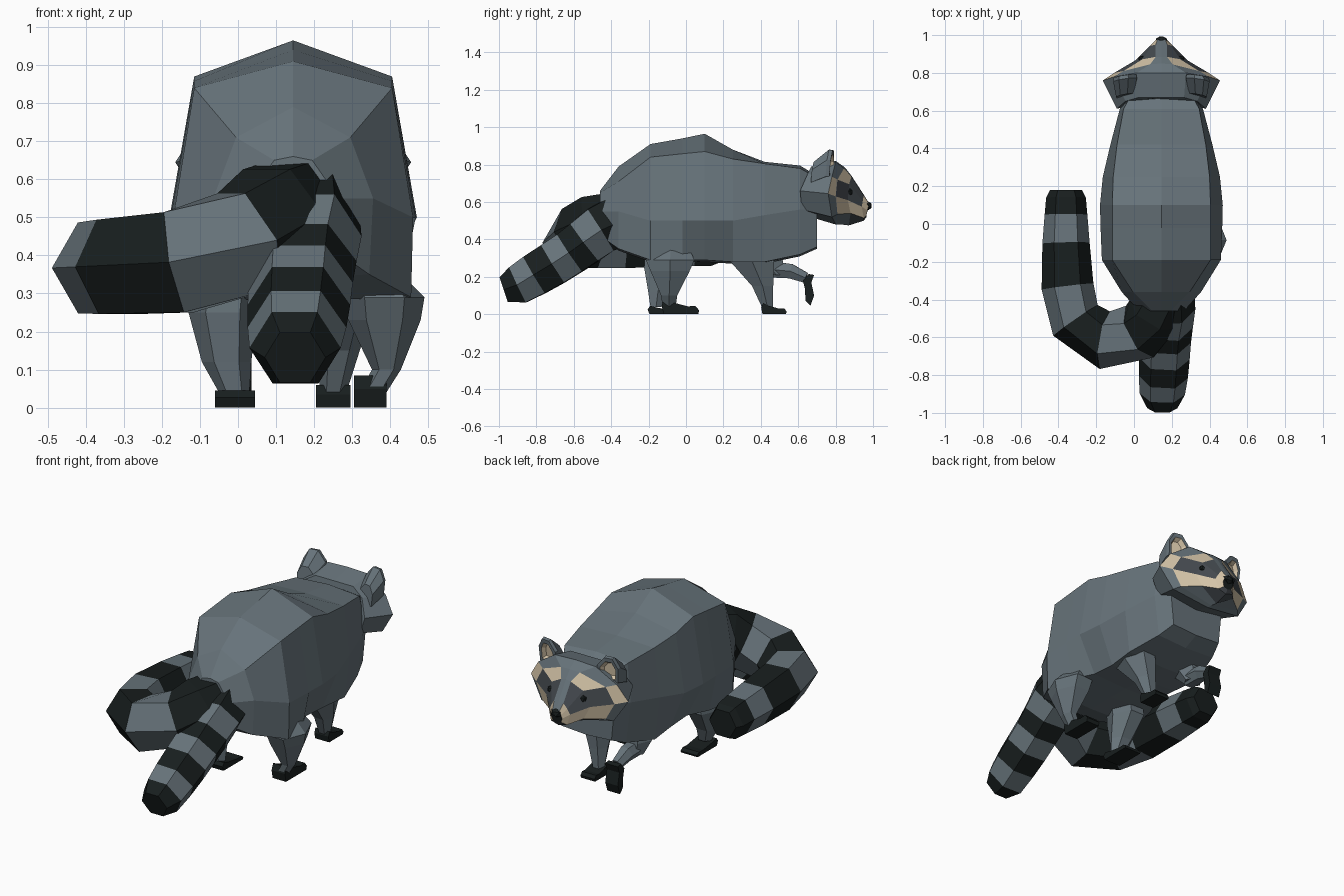
import bpy, bmesh, math
from mathutils import Vector

CX = 0.145  # symmetry line of torso and head


def mat(name, rgb):
    m = bpy.data.materials.new(name)
    m.diffuse_color = (*rgb, 1)
    return m


GREY = mat("grey_fur", (0.135, 0.172, 0.195))
DARK = mat("dark_fur", (0.06, 0.07, 0.08))
BLACK = mat("black_fur", (0.009, 0.013, 0.013))
CREAM = mat("cream_fur", (0.66, 0.55, 0.39))
MATS = [GREY, DARK, BLACK, CREAM]


def finish(name, bm):
    bmesh.ops.recalc_face_normals(bm, faces=bm.faces)
    me = bpy.data.meshes.new(name)
    bm.to_mesh(me)
    bm.free()
    for m in MATS:
        me.materials.append(m)
    ob = bpy.data.objects.new(name, me)
    bpy.context.collection.objects.link(ob)
    return ob


def loft(name, rings, colour=lambda i, j: 0, caps=(0, 0)):
    bm = bmesh.new()
    vs = [[bm.verts.new(p) for p in r] for r in rings]
    n = len(vs[0])
    for i in range(len(vs) - 1):
        for j in range(n):
            k = (j + 1) % n
            f = bm.faces.new((vs[i][j], vs[i][k], vs[i + 1][k], vs[i + 1][j]))
            f.material_index = colour(i, j)
    for r, c in zip((vs[0], vs[-1]), caps):
        bm.faces.new(r).material_index = c
    return finish(name, bm)


def mirror_ring(half):
    # half section (first and last on the centre line) -> closed ring
    return [(CX + x, y, z) for x, y, z in half] + \
           [(CX - x, y, z) for x, y, z in half[-2:0:-1]]


def tube(name, path, colour, caps=(0, 0), n=6):
    pts = [Vector(p[:3]) for p in path]
    rings = []
    for i, p in enumerate(pts):
        t = (pts[min(i + 1, len(pts) - 1)] - pts[max(i - 1, 0)]).normalized()
        s = t.cross(Vector((0, 0, 1))).normalized()
        u = s.cross(t)
        rings.append([p + path[i][3] * (s * math.cos(a) + u * math.sin(a))
                      for a in (k * math.tau / n for k in range(n))])
    return loft(name, rings, colour, caps)


def leg(name, stations):
    rings = [[(x + rx * math.cos(a), y + ry * math.sin(a), z)
              for a in (k * math.tau / 6 for k in range(6))]
             for x, y, z, rx, ry in stations]
    return loft(name, rings)


# torso: y, top z, shoulder (w, z), flank (w, z), belly (w, z)
torso = [(-.46, .66, .05, .65, .12, .55, .10, .42),
         (-.36, .79, .15, .71, .21, .55, .20, .35),
         (-.19, .91, .26, .84, .315, .50, .31, .29),
         (-.02, .94, .26, .858, .322, .50, .28, .29),
         (.10, .965, .26, .87, .325, .50, .22, .29),
         (.25, .88, .255, .83, .31, .50, .22, .28),
         (.42, .815, .235, .805, .27, .53, .24, .28),
         (.61, .795, .20, .78, .22, .56, .19, .32),
         (.70, .74, .15, .73, .18, .56, .16, .36)]
loft("torso", [mirror_ring([(0, y, t), (a, y, b), (c, y, d), (e, y, f), (0, y, f - .01)])
               for y, t, a, b, c, d, e, f in torso])

# head with face markings by column
head = [
    [(0, .67, .79), (.12, .67, .79), (.19, .65, .75), (.235, .61, .66), (.2, .62, .56), (0, .63, .53)],
    [(0, .80, .82), (.13, .80, .815), (.25, .78, .735), (.31, .76, .645), (.23, .78, .52), (0, .80, .48)],
    [(0, .85, .785), (.06, .845, .78), (.20, .81, .72), (.25, .80, .63), (.20, .81, .535), (0, .83, .48)],
    [(0, .885, .74), (.03, .885, .735), (.10, .872, .695), (.14, .865, .61), (.11, .88, .54), (0, .87, .475)],
    [(0, .95, .64), (.03, .95, .635), (.05, .945, .605), (.065, .94, .575), (.05, .95, .515), (0, .95, .50)],
    [(0, .98, .59), (.02, .98, .59), (.03, .975, .575), (.035, .97, .555), (.025, .965, .53), (0, .965, .52)]]
FACE = [[0, 0, 0, 0, 0], [0, 0, 3, 0, 0], [0, 3, 1, 3, 0], [0, 1, 1, 3, 1], [0, 3, 3, 3, 1]]
loft("head", [mirror_ring(h) for h in head],
     lambda i, j: FACE[i][j if j < 5 else 9 - j], (0, 2))


# small faceted balls for nose and eyes
def ball(name, loc, size):
    bm = bmesh.new()
    bmesh.ops.create_icosphere(bm, subdivisions=1, radius=1)
    for v in bm.verts:
        v.co = Vector([c * s + l for c, s, l in zip(v.co, size, loc)])
    for f in bm.faces:
        f.material_index = 2
    finish(name, bm)


ball("nose", (CX, .97, .58), (.036, .026, .026))

EAR = [(-.07, -.06), (-.065, .03), (-.02, .085), (.03, .085), (.06, .03), (.055, -.06)]
for s, side in ((-1, "left"), (1, "right")):
    ball(side + "_eye", (CX + s * .103, .876, .652), (.021, .016, .021))
    # ear: cupped outline facing forward, cream inside
    rings = []
    for k, y, z in ((.75, -.10, -.045), (1, -.02, 0), (.95, 0, 0), (.68, 0, 0), (.5, -.025, 0)):
        rings.append([(CX + s * (.195 + u * k), .78 + y - .15 * u + .1 * v * k, .795 + z + v * k)
                      for u, v in EAR])
    loft(side + "_ear", rings, lambda i, j: (0, 0, 0, 3)[i], (0, 3))

# striped tails sharing a dark base
tail = [(.15, -.975, .132, .08), (.15, -.90, .157, .12), (.155, -.81, .21, .13),
        (.16, -.71, .27, .135), (.165, -.62, .328, .137), (.17, -.54, .385, .142),
        (.175, -.46, .45, .15), (.16, -.34, .51, .16)]
tube("straight_tail", tail, lambda i, j: 0 if i % 2 else 2, (2, 2))
curl = [(.16, -.36, .54, .13), (.10, -.48, .51, .145), (.03, -.57, .44, .155),
        (-.155, -.615, .382, .155), (-.31, -.51, .37, .143), (-.352, -.33, .367, .138),
        (-.36, -.10, .36, .125), (-.36, .05, .355, .113), (-.36, .14, .35, .105),
        (-.36, .18, .35, .085)]
tube("curled_tail", curl, lambda i, j: 0 if i in (2, 4, 6) else 2, (2, 2))

# legs
leg("right_rear_leg", [(.34, -.08, .38, .06, .10), (.385, -.085, .29, .105, .15),
                       (.385, -.085, .23, .095, .12), (.39, -.09, .10, .038, .05),
                       (.355, -.09, .04, .035, .04)])
leg("left_rear_leg", [(-.03, -.12, .36, .09, .11), (-.04, -.12, .25, .09, .12),
                      (-.03, -.15, .12, .065, .06), (-.01, -.16, .04, .04, .035)])
leg("right_front_leg", [(.27, .35, .38, .07, .11), (.285, .355, .28, .08, .135),
                        (.265, .41, .15, .055, .065), (.25, .435, .04, .035, .035)])
leg("left_front_upper_leg", [(.0, .42, .40, .07, .10), (-.02, .44, .28, .07, .09),
                             (-.015, .48, .21, .05, .05)])
tube("left_front_forearm", [(-.015, .45, .24, .05), (-.01, .56, .23, .045), (-.005, .64, .195, .032)],
     lambda i, j: 0)

# feet: shared side profile
SHOE = [(-.09, 0), (-.10, .035), (-.085, .06), (-.04, .045), (.04, .03), (.08, .032), (.10, .015), (.095, 0)]
for name, y, x0, x1, ky, kz in (("right_rear_foot", -.03, .305, .39, 1, 1.4),
                                ("left_rear_foot", -.11, -.06, .045, .95, .75),
                                ("right_front_foot", .47, .205, .295, .68, 1)):
    extr = [[(x, y + a * ky, b * kz) for a, b in SHOE] for x in (x0, x1)]
    loft(name, extr, lambda i, j: 2, (2, 2))

# raised paw hanging down
PAW = [(.625, .18), (.655, .215), (.685, .21), (.67, .17), (.685, .10), (.665, .045), (.64, .07), (.635, .14)]
loft("left_front_paw", [[(x, y, z) for y, z in PAW] for x in (-.045, .035)], lambda i, j: 2, (2, 2))
